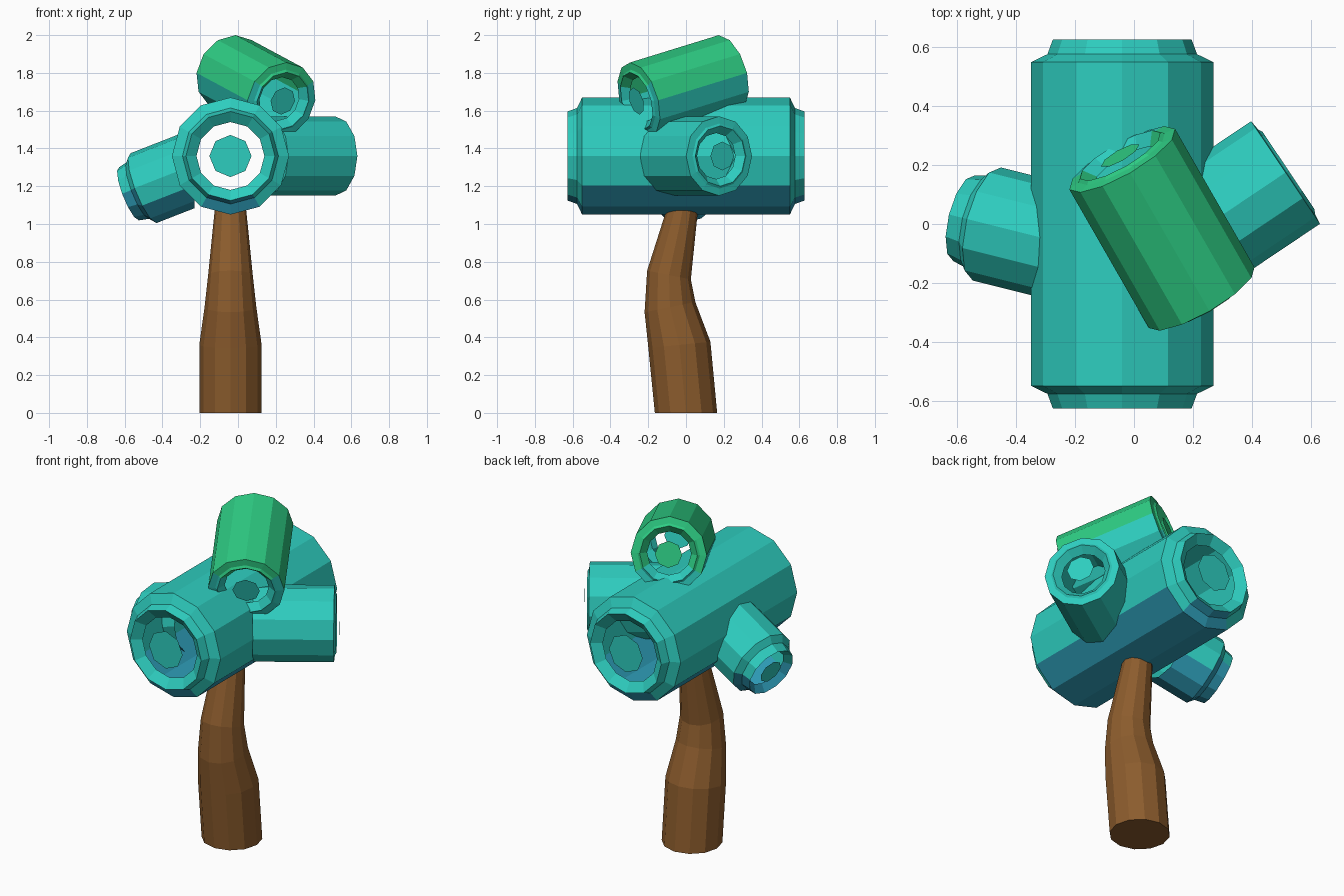
import bpy, bmesh
from math import sin, cos, pi
from mathutils import Vector

cube = bpy.data.objects.get("Cube")
if cube:
    bpy.data.objects.remove(cube)


def material(name, rgb):
    m = bpy.data.materials.new(name)
    m.use_nodes = True
    m.diffuse_color = (*rgb, 1)
    m.node_tree.nodes["Principled BSDF"].inputs["Base Color"].default_value = (*rgb, 1)
    return m


TEAL = material("leaf teal", (0.027, 0.61, 0.52))
GREEN = material("leaf green", (0.027, 0.61, 0.23))
BLUE = material("leaf blue", (0.027, 0.33, 0.47))
BARK = material("bark brown", (0.262, 0.107, 0.026))


def finish(bm, name, mats):
    mesh = bpy.data.meshes.new(name)
    bm.to_mesh(mesh)
    bm.free()
    for m in mats:
        mesh.materials.append(m)
    ob = bpy.data.objects.new(name, mesh)
    bpy.context.collection.objects.link(ob)
    return ob


def ring(bm, centre, u, v, r, sides):
    angles = [2 * pi * i / sides for i in range(sides)]
    return [bm.verts.new(centre + (u * cos(a) + v * sin(a)) * r) for a in angles]


def bridge(bm, a, b):
    n = len(a)
    for i in range(n):
        j = (i + 1) % n
        bm.faces.new((a[i], a[j], b[j], b[i]))


def drum(name, start, end, r, neck, disc_out, cut_side=0):
    """Foliage drum: stepped neck, recessed open lip and floating disc at each end."""
    p, q = Vector(start), Vector(end)
    axis = (q - p).normalized()
    up = (Vector((0, 0, 1)) - axis * axis.z).normalized()
    side = axis.cross(up)
    bm = bmesh.new()
    lip = [(0.58, neck - 0.04), (0.76, neck), (0.82, neck * 0.35), (1.0, 0)]
    rings = [ring(bm, p - axis * d, up, side, r * k, 12) for k, d in lip]
    rings += [ring(bm, q + axis * d, up, side, r * k, 12) for k, d in reversed(lip)]
    for a, b in zip(rings, rings[1:]):
        bridge(bm, a, b)
    bm.faces.new(list(reversed(ring(bm, p - axis * disc_out, up, side, r * 0.36, 8))))
    bm.faces.new(ring(bm, q + axis * disc_out, up, side, r * 0.36, 8))
    # remove the stub hidden inside the large drum
    if cut_side:
        bmesh.ops.bisect_plane(bm, geom=bm.verts[:] + bm.edges[:] + bm.faces[:],
                               plane_co=(-0.04 + 0.19 * cut_side, 0, 0),
                               plane_no=(cut_side, 0, 0), clear_inner=True)
    # colour bands by height
    for f in bm.faces:
        z = f.calc_center_median().z
        f.material_index = 1 if z > 1.73 else 2 if z < 1.158 else 0
    return finish(bm, name, [TEAL, GREEN, BLUE])


# foliage
drum("main_foliage", (-0.04, -0.55, 1.36), (-0.04, 0.55, 1.36), 0.31, 0.077, 0.075)
drum("top_foliage", (0.23, -0.25, 1.655), (-0.04, 0.22, 1.80), 0.207, 0.015, 0.015)
drum("left_foliage", (0.15, -0.07, 1.36), (0.515, 0.175, 1.36), 0.21, 0.012, 0.03, 1)
drum("right_foliage", (-0.18, -0.08, 1.315), (-0.5, 0, 1.19), 0.198, 0.085, 0.08, -1)

# crooked trunk: y, z, radius, tilt of each ring
bm = bmesh.new()
path = [(0, 0, 0.165, 0), (-0.035, 0.36, 0.165, 0.1), (-0.085, 0.56, 0.137, 0.2),
        (-0.09, 0.73, 0.118, -0.2), (-0.03, 1.01, 0.09, -0.4), (-0.01, 1.12, 0.078, -0.1)]
rings = [ring(bm, Vector((-0.04, y, z)), Vector((1, 0, 0)),
              Vector((0, cos(t), sin(t))), r, 12) for y, z, r, t in path]
for a, b in zip(rings, rings[1:]):
    bridge(bm, a, b)
bm.faces.new(list(reversed(rings[0])))
bm.faces.new(rings[-1])
finish(bm, "trunk", [BARK])
